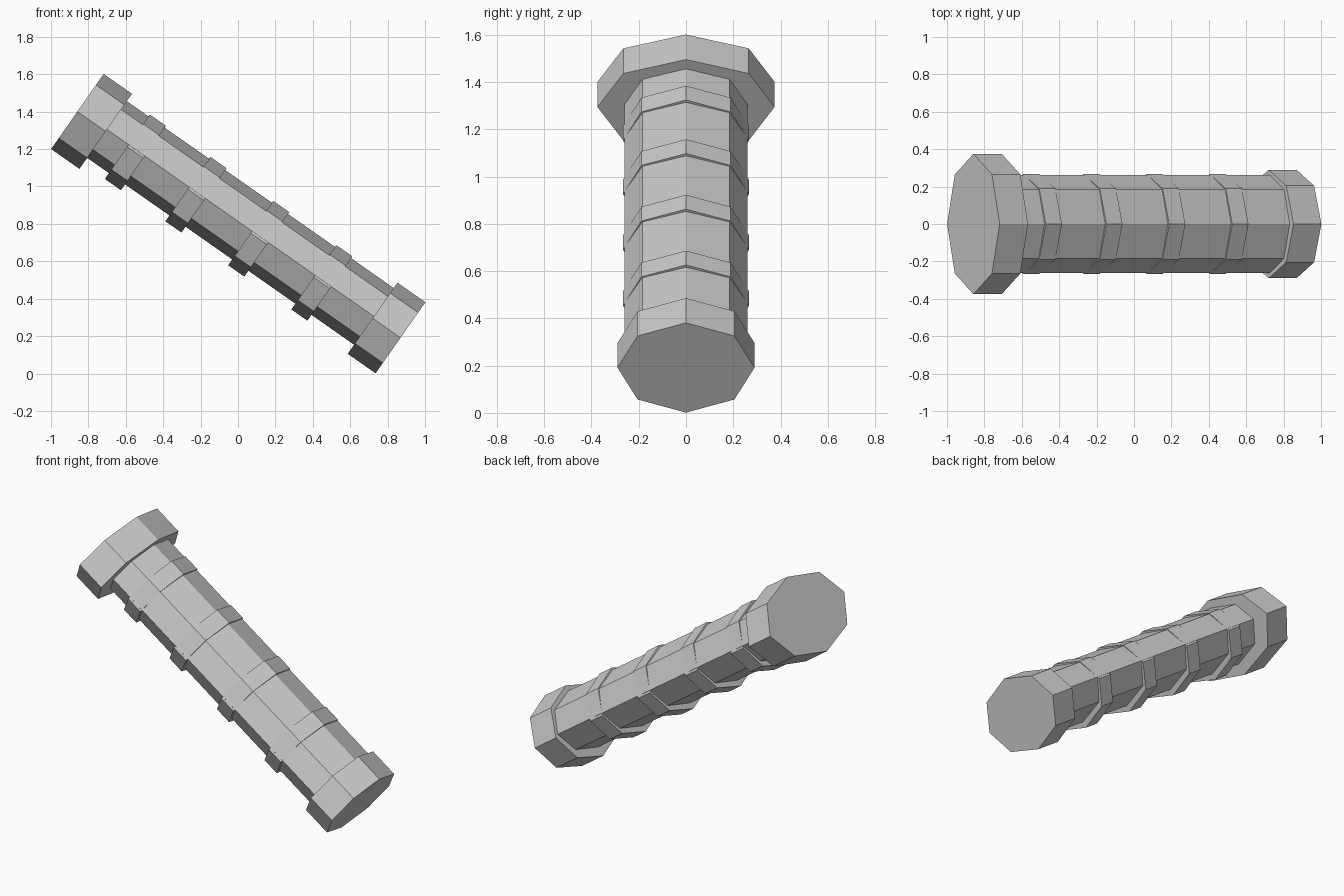
import bpy, bmesh
from math import radians, cos, sin, pi
from mathutils import Matrix

if "Cube" in bpy.data.objects:
    bpy.data.objects.remove(bpy.data.objects["Cube"])

TILT = radians(35)
C, S = cos(TILT), sin(TILT)
# local axes: along the pole, across (world y), and up-normal to the pole
FRAME = Matrix(((C, 0, S, 0), (0, 1, 0, 0), (-S, 0, C, 0), (0, 0, 0, 1)))


def octagon(name, s0, s1, ry, ru, centre):
    """Flattened eight-sided prism from s0 to s1 along the tilted axis."""
    bm = bmesh.new()
    rings = [[bm.verts.new((s, ry * cos(k * pi / 4), centre + ru * sin(k * pi / 4)))
              for k in range(8)] for s in (s0, s1)]
    bm.faces.new(rings[0])
    bm.faces.new(rings[1])
    for k in range(8):
        j = (k + 1) % 8
        bm.faces.new((rings[0][k], rings[0][j], rings[1][j], rings[1][k]))
    bmesh.ops.recalc_face_normals(bm, faces=bm.faces)
    bm.transform(FRAME)
    me = bpy.data.meshes.new(name)
    bm.to_mesh(me)
    bm.free()
    ob = bpy.data.objects.new(name, me)
    bpy.context.collection.objects.link(ob)
    return ob


# handle shaft
octagon("shaft", -1.42, 0.52, 0.261, 0.185, 0.667)
# wide end cap and smaller end cap
octagon("pommel", -1.507, -1.322, 0.375, 0.245, 0.655)
octagon("collar", 0.42, 0.602, 0.29, 0.232, 0.655)
# grip bands
for i, s in enumerate((-1.18, -0.785, -0.375, 0.037)):
    octagon(f"grip_band_{i + 1}", s, s + 0.105, 0.267, 0.21, 0.654)
